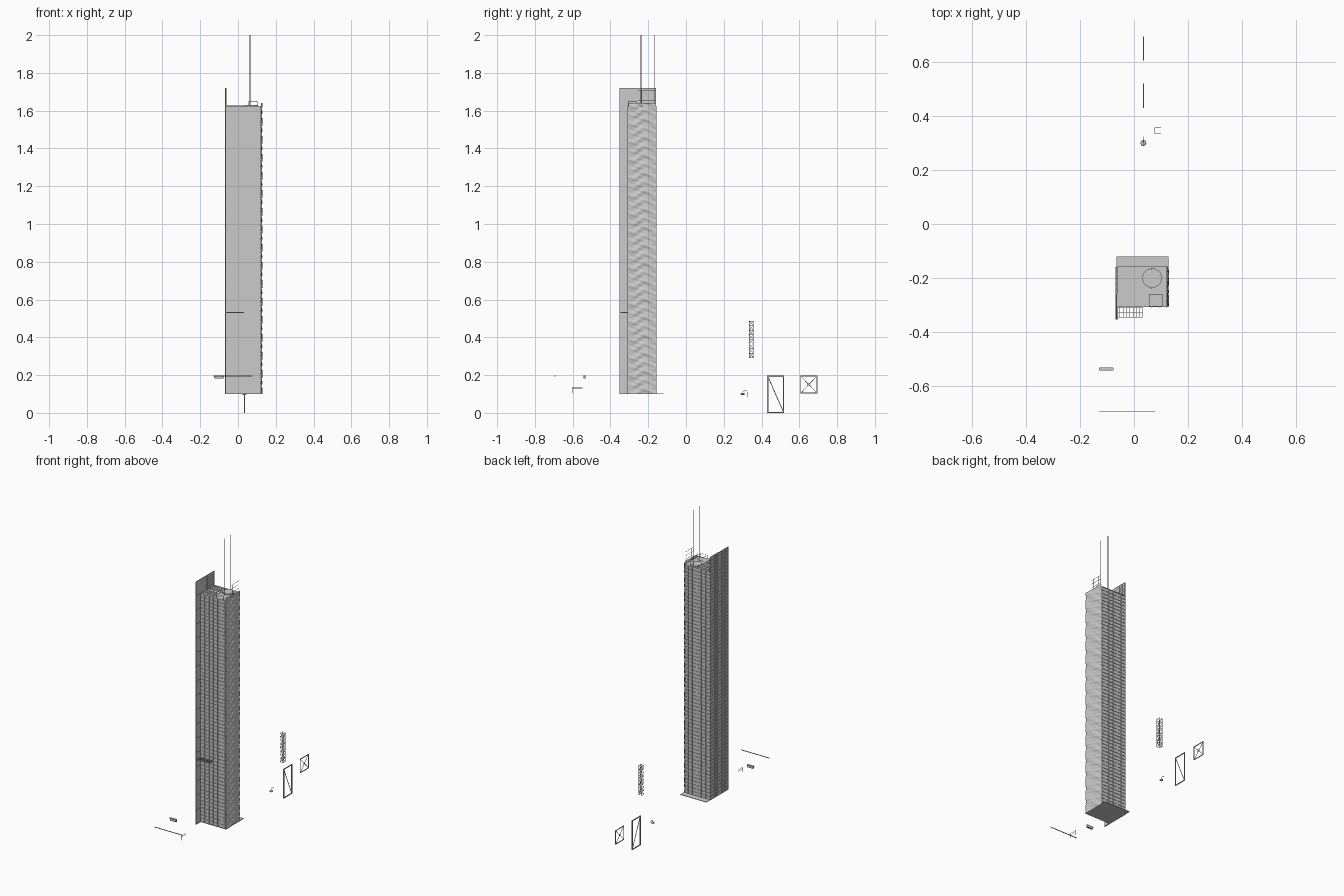
import bpy, bmesh, math
from mathutils import Vector, Matrix

if "Cube" in bpy.data.objects:
    bpy.data.objects.remove(bpy.data.objects["Cube"])

X0, X1, Y0, Y1, Z0, Z1 = -0.065, 0.121, -0.305, -0.16, 0.1, 1.625
FLOORS = 64
H = (Z1 - Z0) / FLOORS


def finish(name, bm):
    bmesh.ops.recalc_face_normals(bm, faces=bm.faces)
    me = bpy.data.meshes.new(name)
    bm.to_mesh(me)
    bm.free()
    ob = bpy.data.objects.new(name, me)
    bpy.context.collection.objects.link(ob)
    return ob


def boxes(name, items):
    # each item is (x0, x1, y0, y1, z0, z1)
    bm = bmesh.new()
    for a, b, c, d, e, f in items:
        m = Matrix.Translation(((a + b) / 2, (c + d) / 2, (e + f) / 2)) @ \
            Matrix.Diagonal((b - a, d - c, f - e, 1))
        bmesh.ops.create_cube(bm, size=1, matrix=m)
    return finish(name, bm)


def rods(name, pairs, r=0.0015, sides=6):
    bm = bmesh.new()
    for p, q in pairs:
        p, q = Vector(p), Vector(q)
        d = q - p
        m = Matrix.Translation((p + q) / 2) @ d.to_track_quat('Z', 'Y').to_matrix().to_4x4()
        bmesh.ops.create_cone(bm, cap_ends=True, segments=sides, radius1=r, radius2=r,
                              depth=d.length, matrix=m)
    return finish(name, bm)


def path(points):
    return list(zip(points[:-1], points[1:]))


# Main shaft and ground plate
boxes("tower_body", [(X0, X1, Y0, Y1, Z0, Z1)])
boxes("base_plate", [(X0, 0.127, Y0, -0.12, Z0, Z0 + 0.003)])

# Floor bands on front and back, mullions on both faces
bands, mullions = [], []
for i in range(FLOORS + 1):
    z = Z0 + i * H
    z = min(max(z, Z0 + 0.0015), Z1 - 0.0015)
    bands.append((X0, X1 + 0.003, Y0 - 0.003, Y0, z - 0.0015, z + 0.0015))
    bands.append((X0, X1 + 0.003, Y1, Y1 + 0.003, z - 0.0015, z + 0.0015))
for x in (-0.033, 0.0, 0.031, 0.065, 0.095, 0.12):
    for y in (Y0 - 0.004, Y1):
        mullions.append((x - 0.0015, x + 0.0015, y, y + 0.004, Z0, Z1))
boxes("floor_bands", bands)
boxes("mullions", mullions)

# Tall side fin with panel joints
boxes("side_fin", [(X0 - 0.001, X0 + 0.002, -0.353, Y1, Z0, 1.72)])
joints = []
for i in range(68):
    z = Z0 + i * H
    joints.append((X0 - 0.003, X0 - 0.001, -0.353, Y1, z, z + 0.002))
for i in range(17):
    z = Z0 + i * 4 * H
    joints.append((X0 + 0.002, X0 + 0.005, -0.353, Y0, z, z + 0.003))
for y in (-0.353, -0.315, -0.29, -0.26, -0.235, -0.21, -0.185, -0.162):
    joints.append((X0 - 0.003, X0 - 0.001, y, y + 0.002, Z0, 1.72))
# lattice on the inner face of the fin above the roof
for k in range(5):
    y, z = -0.26 + k * 0.0245, 1.64 + k * 0.0195
    joints.append((X0 + 0.002, X0 + 0.004, y, y + 0.002, 1.625, 1.72))
    joints.append((X0 + 0.002, X0 + 0.004, -0.26, Y1, z, z + 0.002))
boxes("fin_joints", joints)

# Rippled right-hand facade, repeating every four floors
bm = bmesh.new()
NY, NZ = 36, 320
TOP = 1.64
rows = []
for j in range(NZ + 1):
    z = Z0 + (TOP - Z0) * j / NZ
    row = []
    for i in range(NY + 1):
        t = i / NY
        y = Y0 + (Y1 - Y0) * t
        ph = 2 * math.pi * (z - Z0) / (4 * H)
        w = (math.sin(2 * ph + 2.2 * math.sin(7 * t + 0.5)) * 0.6
             + math.sin(ph + 9 * t) * 0.4 + math.sin(4 * ph + 13 * t) * 0.25)
        row.append(bm.verts.new((X1 + 0.0045 + 0.0033 * w, y, z)))
    rows.append(row)
for a, b in zip(rows[:-1], rows[1:]):
    for i in range(NY):
        bm.faces.new((a[i], a[i + 1], b[i + 1], b[i]))
facade = finish("rippled_facade", bm)
for p in facade.data.polygons:
    p.use_smooth = True

# Roof: helipad disc, roof grid, plant frame, ladder rails and masts
bm = bmesh.new()
bmesh.ops.create_cone(bm, cap_ends=True, segments=32, radius1=0.036, radius2=0.036, depth=0.006,
                      matrix=Matrix.Translation((0.067, -0.2, Z1 + 0.003)))
finish("roof_disc", bm)
grid = [(x, x + 0.001, Y0, Y1, Z1, Z1 + 0.002) for x in (-0.059, -0.041, -0.016, 0.009, 0.031)]
grid += [(X0, 0.031, y, y + 0.001, Z1, Z1 + 0.002) for y in (-0.29, -0.27, -0.25, -0.22, -0.2, -0.175)]
boxes("roof_grid", grid)
fr = []
for z in (Z1, 1.648):
    fr += path([(0.057, -0.305, z), (0.105, -0.305, z), (0.105, -0.26, z), (0.057, -0.26, z), (0.057, -0.305, z)])
fr += [((x, y, Z1), (x, y, 1.648)) for x in (0.057, 0.105) for y in (-0.305, -0.26)]
rods("plant_frame", fr, 0.001)
rods("roof_rails", [((0.122, -0.255, z), (0.122, -0.165, z)) for z in (1.655, 1.68, 1.705)]
     + [((0.122, y, 1.62), (0.122, y, 1.705)) for y in (-0.235, -0.185)], 0.001)
rods("masts", [((0.064, y, Z1), (0.064, y, 2.0)) for y in (-0.238, -0.168)], 0.002, 8)

# Cantilevered trellis on the front
tz = 0.53
tr = [(x, x + 0.002, -0.347, Y0, tz, tz + 0.004) for x in (-0.065, -0.053, -0.041, -0.028, -0.016, -0.003, 0.009, 0.02, 0.029)]
tr += [(X0, 0.031, y, y + 0.002, tz, tz + 0.004) for y in (-0.347, -0.328, -0.31)]
boxes("front_trellis", tr)

# Loose rail in front of the tower
boxes("loose_rail", [(-0.13, 0.078, -0.695, -0.692, 0.193, 0.197)])

# Loose curved balcony piece: rounded slab extruded upward
bm = bmesh.new()
pts = []
for k in range(16):
    a = 2 * math.pi * k / 16
    s = 1 if math.cos(a) > 0 else -1
    pts.append((-0.103 + s * 0.021 + 0.006 * math.cos(a), -0.537 + 0.006 * math.sin(a)))
top = [bm.verts.new((x, y, 0.199)) for x, y in pts]
bot = [bm.verts.new((-0.1 + (x + 0.103) * 0.85, y, 0.183)) for x, y in pts]
bm.faces.new(top)
bm.faces.new(bot)
for k in range(16):
    n = (k + 1) % 16
    bm.faces.new((top[k], top[n], bot[n], bot[k]))
finish("balcony_piece", bm)

# Loose portal frame
rods("portal_frame", path([(0, -0.6, 0.105), (0, -0.6, 0.136), (0, -0.548, 0.136), (0, -0.548, 0.105)])
     + [((0, -0.6, 0.127), (0, -0.548, 0.127))], 0.001)

# Loose lamp: small ball with a hooped arm
bm = bmesh.new()
bmesh.ops.create_uvsphere(bm, u_segments=12, v_segments=8, radius=0.011,
                          matrix=Matrix.Translation((0.035, 0.3, 0.1)) @ Matrix.Diagonal((1, 1, 0.6, 1)))
finish("lamp_ball", bm)
hoop = [(0.035, 0.312 + 0.012 * math.cos(a), 0.107 + 0.014 * math.sin(a))
        for a in [math.pi * (1 - k / 8) for k in range(9)]]
rods("lamp_arm", path(hoop + [(0.035, 0.324, 0.082)]), 0.001)

# Loose lattice mast section
cs = [(0.077, 0.334), (0.1, 0.334), (0.1, 0.357), (0.077, 0.357)]
mast = [((x, y, 0.292), (x, y, 0.486)) for x, y in cs]
for k in range(9):
    z = 0.292 + k * 0.02425
    for i in range(4):
        a, b = cs[i], cs[(i + 1) % 4]
        mast.append(((*a, z), (*b, z)))
        if k < 8:
            p, q = (a, b) if k % 2 else (b, a)
            mast.append(((*p, z), (*q, z + 0.02425)))
rods("lattice_mast", mast, 0.001)


# Loose braced panel frames
def frame(name, y0, y1, z0, z1, t):
    x = (0.033, 0.037)
    boxes(name, [(*x, y0, y1, z0, z0 + t), (*x, y0, y1, z1 - t, z1),
                 (*x, y0, y0 + t, z0 + t, z1 - t), (*x, y1 - t, y1, z0 + t, z1 - t)])


frame("door_frame", 0.43, 0.52, 0.0, 0.197, 0.006)
rods("door_brace", [((0.035, 0.434, 0.192), (0.035, 0.515, 0.006))], 0.002)
frame("window_frame", 0.605, 0.695, 0.103, 0.197, 0.004)
rods("window_braces", [((0.035, 0.608, 0.106), (0.035, 0.692, 0.194)),
                       ((0.035, 0.608, 0.194), (0.035, 0.692, 0.106))], 0.0015)
boxes("window_hub", [(0.033, 0.037, 0.644, 0.656, 0.144, 0.156)])
